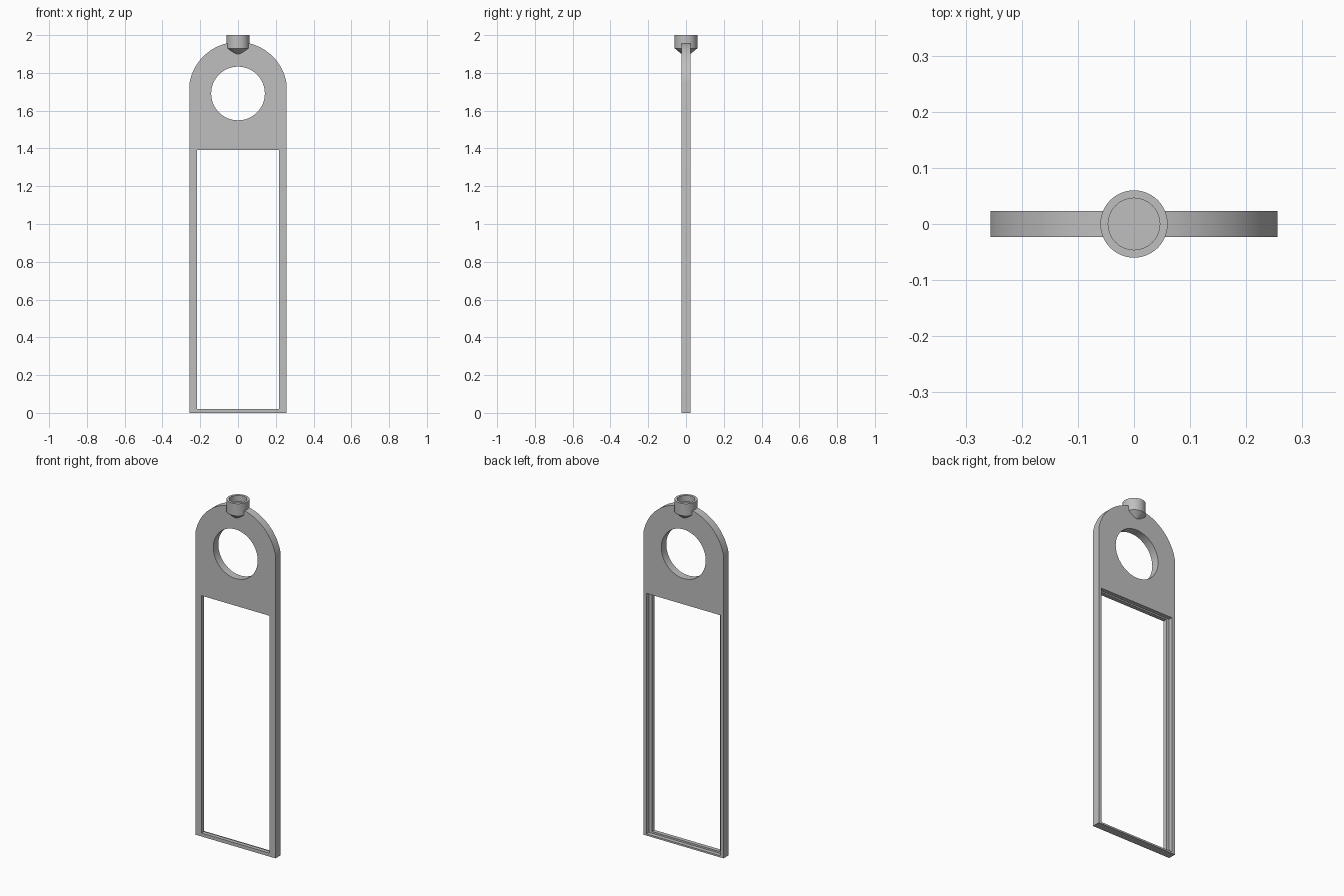
import bpy, bmesh, math
from mathutils import Matrix, Vector

if "Cube" in bpy.data.objects:
    bpy.data.objects.remove(bpy.data.objects["Cube"], do_unlink=True)

# One plain material
grey = bpy.data.materials.new("plain grey")
grey.use_nodes = True
colour = (0.52, 0.52, 0.52, 1)
grey.diffuse_color = colour
grey.node_tree.nodes["Principled BSDF"].inputs["Base Color"].default_value = colour

HALF_W, HALF_D = 0.256, 0.023
ARCH_R, ARCH_Z = 0.26, 1.703


def make_object(name, bm):
    bmesh.ops.recalc_face_normals(bm, faces=bm.faces)
    mesh = bpy.data.meshes.new(name)
    bm.to_mesh(mesh)
    bm.free()
    mesh.materials.append(grey)
    obj = bpy.data.objects.new(name, mesh)
    bpy.context.collection.objects.link(obj)
    return obj


def slab(name, outline, y0, y1):
    """Extrude an x-z outline from y0 to y1."""
    bm = bmesh.new()
    face = bm.faces.new([bm.verts.new((x, y0, z)) for x, z in outline])
    new = bmesh.ops.extrude_face_region(bm, geom=[face])["geom"]
    verts = [g for g in new if isinstance(g, bmesh.types.BMVert)]
    bmesh.ops.translate(bm, verts=verts, vec=(0, y1 - y0, 0))
    return make_object(name, bm)


def rectangle(half_w, z0, z1):
    return [(-half_w, z0), (half_w, z0), (half_w, z1), (-half_w, z1)]


def arc(radius, centre_z, start, end, steps):
    angles = [start + (end - start) * i / steps for i in range(steps + 1)]
    return [(radius * math.cos(a), centre_z + radius * math.sin(a)) for a in angles]


def cut(target, cutter):
    cutter.hide_render = True
    mod = target.modifiers.new("cut", "BOOLEAN")
    mod.operation = "DIFFERENCE"
    mod.solver = "EXACT"
    mod.object = cutter
    bpy.context.view_layer.update()
    graph = bpy.context.evaluated_depsgraph_get()
    result = bpy.data.meshes.new_from_object(target.evaluated_get(graph))
    target.modifiers.clear()
    target.data = result
    bpy.data.objects.remove(cutter, do_unlink=True)


def smooth(obj):
    bpy.ops.object.select_all(action="DESELECT")
    obj.select_set(True)
    bpy.context.view_layer.objects.active = obj
    bpy.ops.object.shade_smooth_by_angle(angle=math.radians(30))


# Arched frame plate
start = math.acos(HALF_W / ARCH_R)
outline = [(-HALF_W, 0), (HALF_W, 0)] + arc(ARCH_R, ARCH_Z, start, math.pi - start, 48)
frame = slab("arched_frame", outline, -HALF_D, HALF_D)

# Round hole, tall window, and the wider rebate behind the window
ring = arc(0.142, 1.691, 0, math.tau, 64)[:-1]
cut(frame, slab("hole_cutter", ring, -0.1, 0.1))
cut(frame, slab("window_cutter", rectangle(0.217, 0.02, 1.392), -0.1, 0.1))
cut(frame, slab("rebate_cutter", rectangle(0.236, 0.01, 1.4), 0, 0.1))
smooth(frame)

# Hollow collar with a tapered base on top of the arch
profile = [(0, 1.893), (0.015, 1.893), (0.06, 1.93), (0.06, 2.0),
           (0.046, 2.0), (0.046, 1.965), (0, 1.965)]
bm = bmesh.new()
verts = [bm.verts.new((r, 0, z)) for r, z in profile]
edges = [bm.edges.new(pair) for pair in zip(verts, verts[1:])]
bmesh.ops.spin(bm, geom=verts + edges, cent=(0, 0, 0), axis=(0, 0, 1),
               angle=math.tau, steps=48)
bmesh.ops.remove_doubles(bm, verts=bm.verts, dist=0.0001)
smooth(make_object("top_collar", bm))
